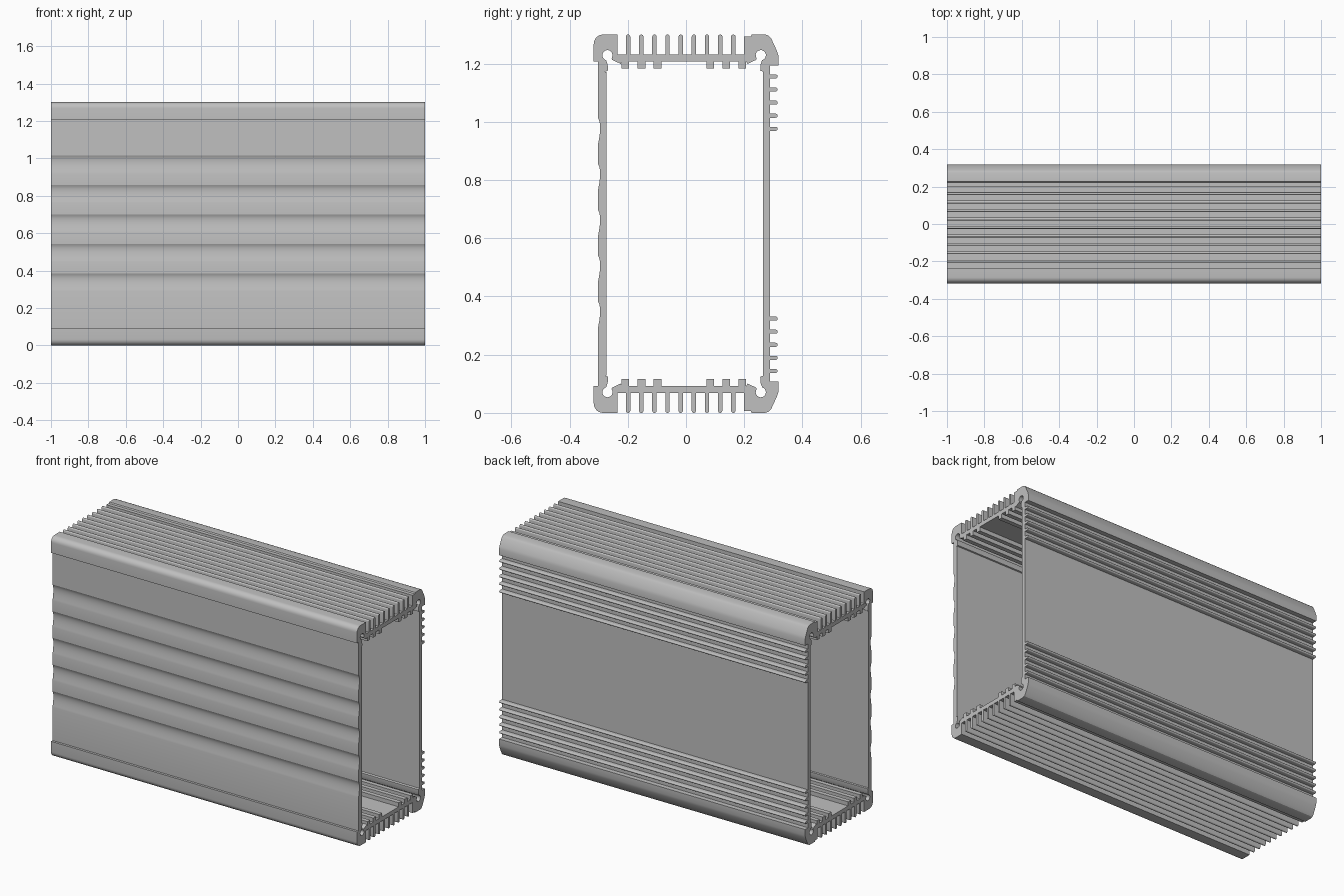
import bpy
import bmesh
from math import sin, cos, pi, radians
from mathutils import Matrix

cube = bpy.data.objects.get("Cube")
if cube:
    bpy.data.objects.remove(cube, do_unlink=True)

HEIGHT = 1.3
DECK = 1.231      # outer face of the top plate
CEILING = 1.207   # inner face of the top plate
FRONT, BACK = -0.303, 0.289


def arc(cx, cy, r, start, end, steps):
    """Points on an arc, angles in degrees."""
    angles = [radians(start + (end - start) * i / steps) for i in range(steps + 1)]
    return [(cx + r * cos(a), cy + r * sin(a)) for a in angles]


def fin(centre, half, base, tip):
    """Round-tipped fin, walked in the direction of growing u."""
    return ([(centre - half, base)] + arc(centre, tip - half, half, 180, 0, 8)
            + [(centre + half, base)])


def with_mirror(points):
    """Add the lower half of the section."""
    return points + [(y, HEIGHT - z) for y, z in reversed(points)]


def front_waves():
    """Scooped grip grooves of the front wall, from bottom to top."""
    points = []
    for n in range(5):
        top = 0.384 + 0.1575 * n
        for i in range(10, -1, -1):
            s = i / 10
            points.append((FRONT + 0.008 * sin(pi * s ** 0.7), top - 0.095 * s))
    return points


def screw_channel(y, side):
    """Open screw channel with its lip, from the wall towards the plate."""
    points = [(0.008, 1.172), (-0.002, 1.176), (-0.001, 1.197), (0.005, 1.213)]
    points += arc(0, 1.229, 0.0175, -65, 215, 14)
    points += [(-0.016, 1.213), (-0.046, 1.199)]
    return [(y + side * u, z) for u, z in points]


# Outer outline: front corner, cooling fins, back corner, back ridges
outer = [(FRONT, 1.207), (-0.317, 1.207)]
outer += arc(-0.285, HEIGHT - 0.032, 0.032, 180, 90, 6)
outer += [(-0.235, HEIGHT), (-0.235, DECK)]
for i in range(9):
    outer += fin(-0.199 + 0.0452 * i, 0.0075, DECK, HEIGHT)
outer += [(0.2, DECK), (0.2, 1.293), (0.222, 1.293), (0.226, HEIGHT),
          (0.272, HEIGHT), (0.284, 1.296), (0.293, 1.286),
          (0.312, 1.245), (0.317, 1.229), (0.317, 1.193), (BACK, 1.193)]
for i in range(5):
    ridge = fin(-1.156 + 0.045 * i, 0.007, BACK, 0.315)
    outer += [(v, -u) for u, v in ridge]
outer = front_waves() + with_mirror(outer)

# Inner outline: screw channels and square ribs under the plate
inner = [(0.265, 1.172)] + screw_channel(0.257, 1)
for y in (0.194, 0.139, 0.084, -0.098, -0.153, -0.208):
    inner += [(y + 0.013, CEILING), (y + 0.013, 1.183),
              (y - 0.013, 1.183), (y - 0.013, CEILING)]
inner += list(reversed(screw_channel(-0.27, -1))) + [(-0.273, 1.172)]
inner = with_mirror(inner)

# Filled section, extruded along the length
section = bpy.data.curves.new("section", "CURVE")
section.dimensions = "2D"
section.fill_mode = "BOTH"
section.extrude = 1.0
for outline in (outer, inner):
    spline = section.splines.new("POLY")
    spline.points.add(len(outline) - 1)
    for point, (y, z) in zip(spline.points, outline):
        point.co = (y, z, 0, 1)
    spline.use_cyclic_u = True
helper = bpy.data.objects.new("section", section)
bpy.context.collection.objects.link(helper)
bpy.context.view_layer.update()
evaluated = helper.evaluated_get(bpy.context.evaluated_depsgraph_get())
mesh = bpy.data.meshes.new_from_object(evaluated)
bpy.data.objects.remove(helper, do_unlink=True)
mesh.transform(Matrix(((0, 0, 1, 0), (1, 0, 0, 0), (0, 1, 0, 0), (0, 0, 0, 1))))

bm = bmesh.new()
bm.from_mesh(mesh)
bmesh.ops.remove_doubles(bm, verts=bm.verts, dist=0.00002)
bmesh.ops.recalc_face_normals(bm, faces=bm.faces)
bm.to_mesh(mesh)
bm.free()

# Plain aluminium grey
grey = bpy.data.materials.new("aluminium_grey")
grey.use_nodes = True
colour = (0.527, 0.527, 0.527, 1)
grey.diffuse_color = colour
grey.node_tree.nodes["Principled BSDF"].inputs["Base Color"].default_value = colour
mesh.materials.clear()
mesh.materials.append(grey)

shell = bpy.data.objects.new("extruded_enclosure", mesh)
bpy.context.collection.objects.link(shell)
bpy.ops.object.select_all(action="DESELECT")
shell.select_set(True)
bpy.context.view_layer.objects.active = shell
bpy.ops.object.shade_smooth_by_angle(angle=radians(24))
